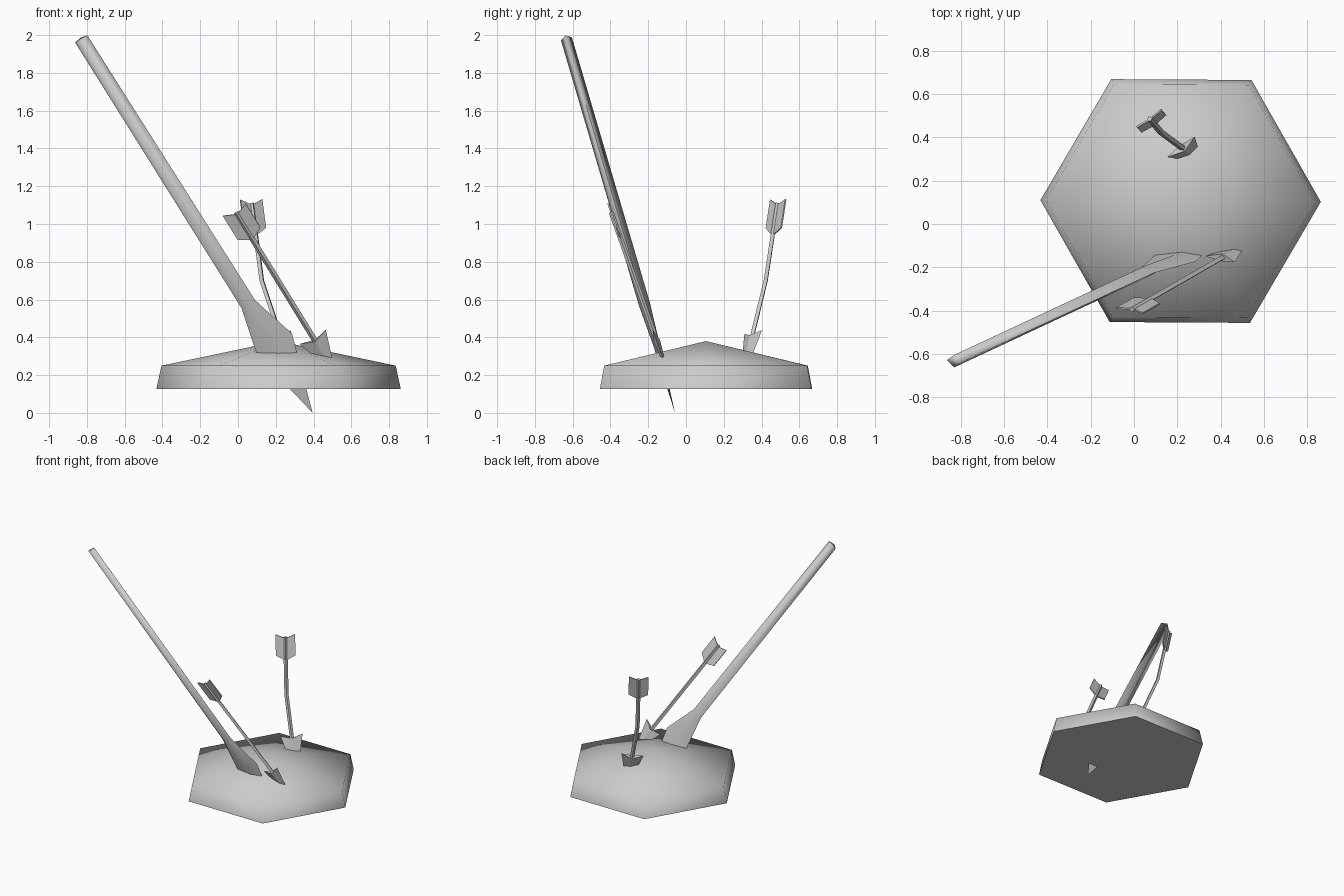
import bpy, bmesh, math
from mathutils import Vector

cube = bpy.data.objects.get("Cube")
if cube:
    bpy.data.objects.remove(cube, do_unlink=True)

GREY = (0.6, 0.6, 0.6, 1.0)
grey = bpy.data.materials.new("plain_grey")
grey.use_nodes = True
grey.diffuse_color = GREY
grey.node_tree.nodes["Principled BSDF"].inputs["Base Color"].default_value = GREY


def finish(name, bm, smooth_angle=None):
    bmesh.ops.remove_doubles(bm, verts=bm.verts, dist=1e-4)
    bmesh.ops.recalc_face_normals(bm, faces=bm.faces)
    mesh = bpy.data.meshes.new(name)
    bm.to_mesh(mesh)
    bm.free()
    mesh.materials.append(grey)
    obj = bpy.data.objects.new(name, mesh)
    bpy.context.collection.objects.link(obj)
    if smooth_angle:
        bpy.ops.object.select_all(action='DESELECT')
        obj.select_set(True)
        bpy.context.view_layer.objects.active = obj
        bpy.ops.object.shade_smooth_by_angle(angle=math.radians(smooth_angle))
    return obj


def frame(axis, wide):
    """Unit axis, width and thickness directions at right angles."""
    d = Vector(axis).normalized()
    w = Vector(wide)
    w = (w - d * w.dot(d)).normalized()
    return d, w, d.cross(w)


def loft(name, stations, wide, axis, sides, smooth_angle=None):
    """Skin rings of (centre, half width, half thickness)."""
    bm = bmesh.new()
    d, w, t = frame(axis, wide)
    rings = []
    for centre, a, b in stations:
        rings.append([bm.verts.new(Vector(centre)
                      + w * a * math.cos(math.tau * i / sides)
                      + t * b * math.sin(math.tau * i / sides)) for i in range(sides)])
    for r, s in zip(rings, rings[1:]):
        for i in range(sides):
            j = (i + 1) % sides
            bm.faces.new((r[i], r[j], s[j], s[i]))
    bm.faces.new(rings[0])
    bm.faces.new(rings[-1])
    bmesh.ops.dissolve_degenerate(bm, dist=1e-5, edges=bm.edges)
    return finish(name, bm, smooth_angle)


# Shield: hexagonal disc with a slanted rim and a low peak
SX, SY = 0.215, 0.106
loft("shield",
     [((SX, SY, 0.126), 0.647, 0.647),
      ((SX, SY, 0.25), 0.62, 0.62),
      ((SX, SY, 0.38), 0, 0)],
     (1, -0.006, 0), (0, 0, 1), 6, 75)

# Spear: diamond-section shaft flowing into a thin leaf blade through the shield
butt, point = Vector((-0.83, -0.633, 1.98)), Vector((0.395, -0.058, 0.0))
loft("spear",
     [(butt, 0.038, 0.030),
      ((0.055, -0.220, 0.575), 0.042, 0.030),
      ((0.192, -0.158, 0.367), 0.109, 0.018),
      (point, 0, 0)],
     (0.86, -0.14, 0.49), point - butt, 4, 92)


def arrow(prefix, path, wide, head_length):
    """Shaft along the path, barbed head at its end, two vanes at its start."""
    path = [Vector(p) for p in path]
    loft(prefix + "_shaft", [(p, 0.015, 0.013) for p in path],
         wide, path[-1] - path[0], 4)

    # Barbed head
    d, w, t = frame(path[-1] - path[-2], wide)
    notch = path[-1]
    bm = bmesh.new()
    tip = bm.verts.new(notch + d * head_length)
    front, back = [bm.verts.new(notch + t * s * 0.018) for s in (1, -1)]
    for side in (1, -1):
        barb = bm.verts.new(notch - d * 0.025 + w * side * 0.08)
        for face in ((tip, barb, front), (tip, back, barb), (barb, back, front)):
            bm.faces.new(face)
    finish(prefix + "_head", bm)

    # Swept vanes, thin plates on both sides of the shaft
    d, w, t = frame(path[1] - path[0], wide)
    bm = bmesh.new()
    for side in (1, -1):
        outline = [(0.01, 0), (-0.02, 0.07), (0.135, 0.07), (0.175, 0)]
        layers = [[bm.verts.new(path[0] + d * u + w * v * side + t * h)
                   for u, v in outline] for h in (0.004, -0.004)]
        for layer in layers:
            bm.faces.new(layer)
        for i in range(4):
            j = (i + 1) % 4
            bm.faces.new((layers[0][i], layers[0][j], layers[1][j], layers[1][i]))
    finish(prefix + "_vanes", bm)


arrow("front_arrow",
      [(-0.01, -0.395, 1.06), (0.408, -0.155, 0.382)], (0.87, -0.17, 0.45), 0.22)
arrow("back_arrow",
      [(0.072, 0.485, 1.11), (0.126, 0.422, 0.70), (0.224, 0.35, 0.405)],
      (0.115, 0.085, 0.02), 0.295)
